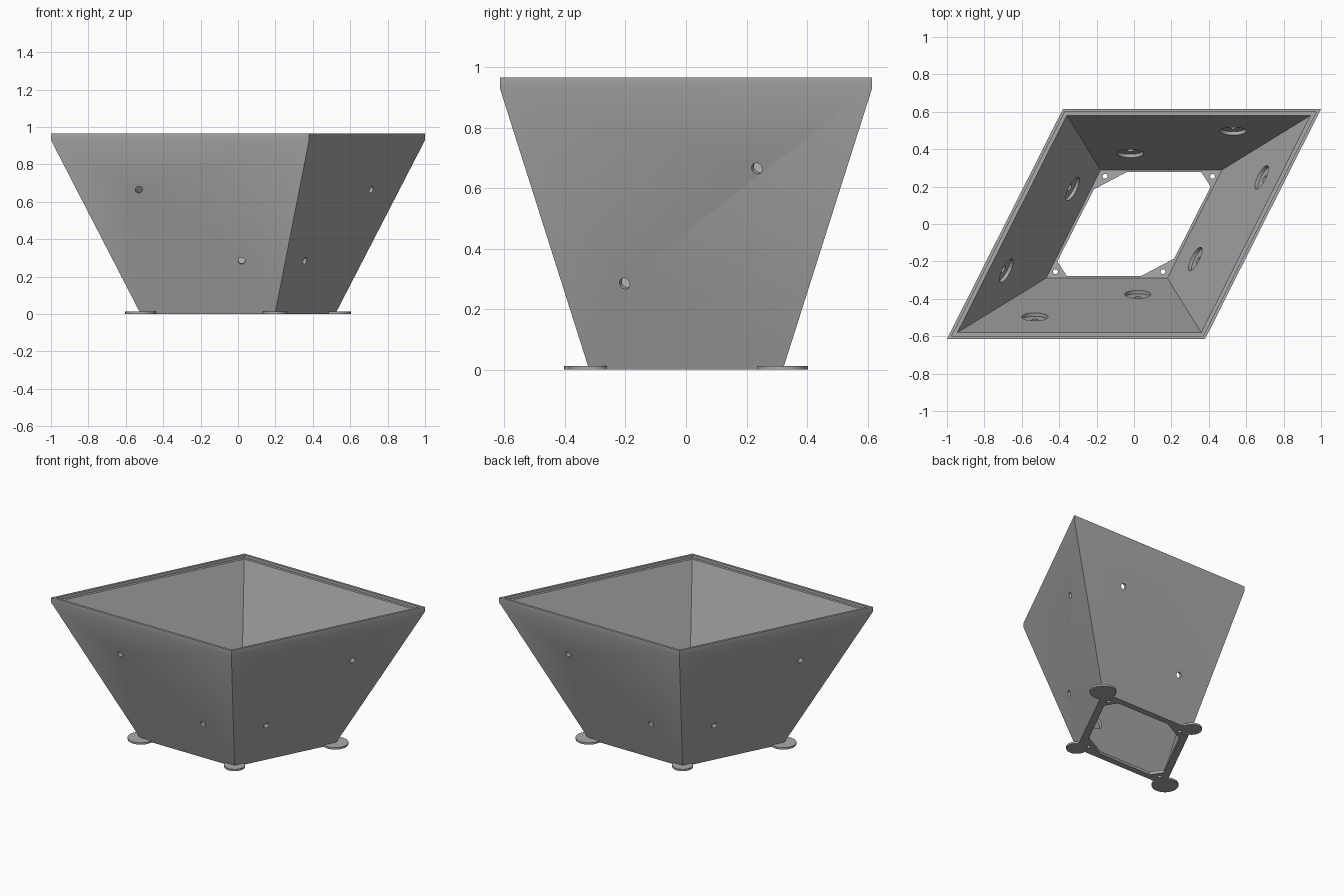
import bpy, bmesh, math
from mathutils import Vector

cube = bpy.data.objects.get("Cube")
if cube:
    bpy.data.objects.remove(cube)

grey = bpy.data.materials.new("plain grey")
grey.use_nodes = True
grey.diffuse_color = (0.4, 0.4, 0.4, 1)
grey.node_tree.nodes["Principled BSDF"].inputs["Base Color"].default_value = (0.4, 0.4, 0.4, 1)

HALF_Y = 0.615      # distance from the centre to each rim side
RIM_Z = 0.93        # where the sloped wall meets the upright rim
BASE = 0.52         # base size relative to the rim
CORNERS = [(-1, -HALF_Y), (0.38, -HALF_Y), (1, HALF_Y), (-0.38, HALF_Y)]


def loft(name, rings):
    """Solid skinned through matching rings, capped at both ends."""
    bm = bmesh.new()
    loops = [[bm.verts.new(p) for p in ring] for ring in rings]
    n = len(loops[0])
    for a, b in zip(loops, loops[1:]):
        for i in range(n):
            j = (i + 1) % n
            bm.faces.new((a[i], a[j], b[j], b[i]))
    bm.faces.new(loops[0][::-1])
    bm.faces.new(loops[-1])
    bmesh.ops.recalc_face_normals(bm, faces=bm.faces)
    mesh = bpy.data.meshes.new(name)
    bm.to_mesh(mesh)
    bm.free()
    mesh.materials.append(grey)
    ob = bpy.data.objects.new(name, mesh)
    bpy.context.collection.objects.link(ob)
    return ob


def rod(name, start, end, radius, sides=32):
    """Cylinder between two points."""
    start, end = Vector(start), Vector(end)
    turn = (end - start).to_track_quat('Z', 'Y')
    circle = [turn @ Vector((radius * math.cos(a), radius * math.sin(a), 0))
              for a in (math.tau * i / sides for i in range(sides))]
    return loft(name, [[c + p for p in circle] for c in (start, end)])


def smooth(ob):
    bpy.ops.object.select_all(action='DESELECT')
    ob.select_set(True)
    bpy.context.view_layer.objects.active = ob
    bpy.ops.object.shade_smooth_by_angle(angle=math.radians(30))


def cut(target, cutter):
    cutter.hide_render = True
    mod = target.modifiers.new("cut", 'BOOLEAN')
    mod.operation = 'DIFFERENCE'
    mod.solver = 'EXACT'
    mod.object = cutter
    bpy.context.view_layer.objects.active = target
    bpy.ops.object.modifier_apply(modifier=mod.name)
    bpy.data.objects.remove(cutter)


# Tapered rhombic basin: outer wall, upright rim, stepped lip, inner wall, floor
profile = [(BASE, 0), (1, RIM_Z), (1, 0.965), (0.974, 0.965),
           (0.974, 0.945), (0.945, 0.945), (0.47, 0.02)]
basin = loft("basin", [[(x * s, y * s, z) for x, y in CORNERS] for s, z in profile])

# Floor opening that leaves a gusset in each corner
half = [(-0.36, -0.277), (0.04, -0.277), (0.215, -0.185), (0.41, 0.2)]
outline = half + [(-x, -y) for x, y in half]
cut(basin, loft("opening_cutter", [[(x, y, z) for x, y in outline] for z in (-0.1, 0.1)]))

# Small screw holes through the gussets
for x, y in [(-0.42, -0.255), (0.155, -0.255), (0.42, 0.255), (-0.155, 0.255)]:
    cut(basin, rod("screw_cutter", (x, y, -0.1), (x, y, 0.1), 0.013, 20))

# Two counterbored holes through each wall
edge = Vector((0.62, 2 * HALF_Y, 0)).normalized()
side = Vector((edge.y, -edge.x, 0))
walls = [(Vector((0, -1, 0)), Vector((1, 0, 0)), -1), (side, edge, 1)]
drop = HALF_Y * (1 - BASE) / RIM_Z
for out, along, sign in walls:
    for turn in (1, -1):
        normal = (out * turn - Vector((0, 0, drop))).normalized()
        for t, z in ((0.53, 0.665), (-0.02, 0.285)):
            reach = HALF_Y * BASE + drop * z
            point = turn * (out * reach + along * t * sign) + Vector((0, 0, z))
            cut(basin, rod("hole_cutter", point + normal * 0.05, point - normal * 0.1, 0.019, 24))
            cut(basin, rod("recess_cutter", point - normal * 0.017, point - normal * 0.1, 0.07, 40))
smooth(basin)

# Flat round feet under the corners, wider at the sharp ones
for i, (x, y) in enumerate(CORNERS):
    radius = 0.065 if i % 2 else 0.083
    place = ("front_right", "front_left", "back_left", "back_right")[i]
    foot = rod(place + "_foot", (x * BASE, y * BASE, 0), (x * BASE, y * BASE, 0.013), radius, 48)
    smooth(foot)
